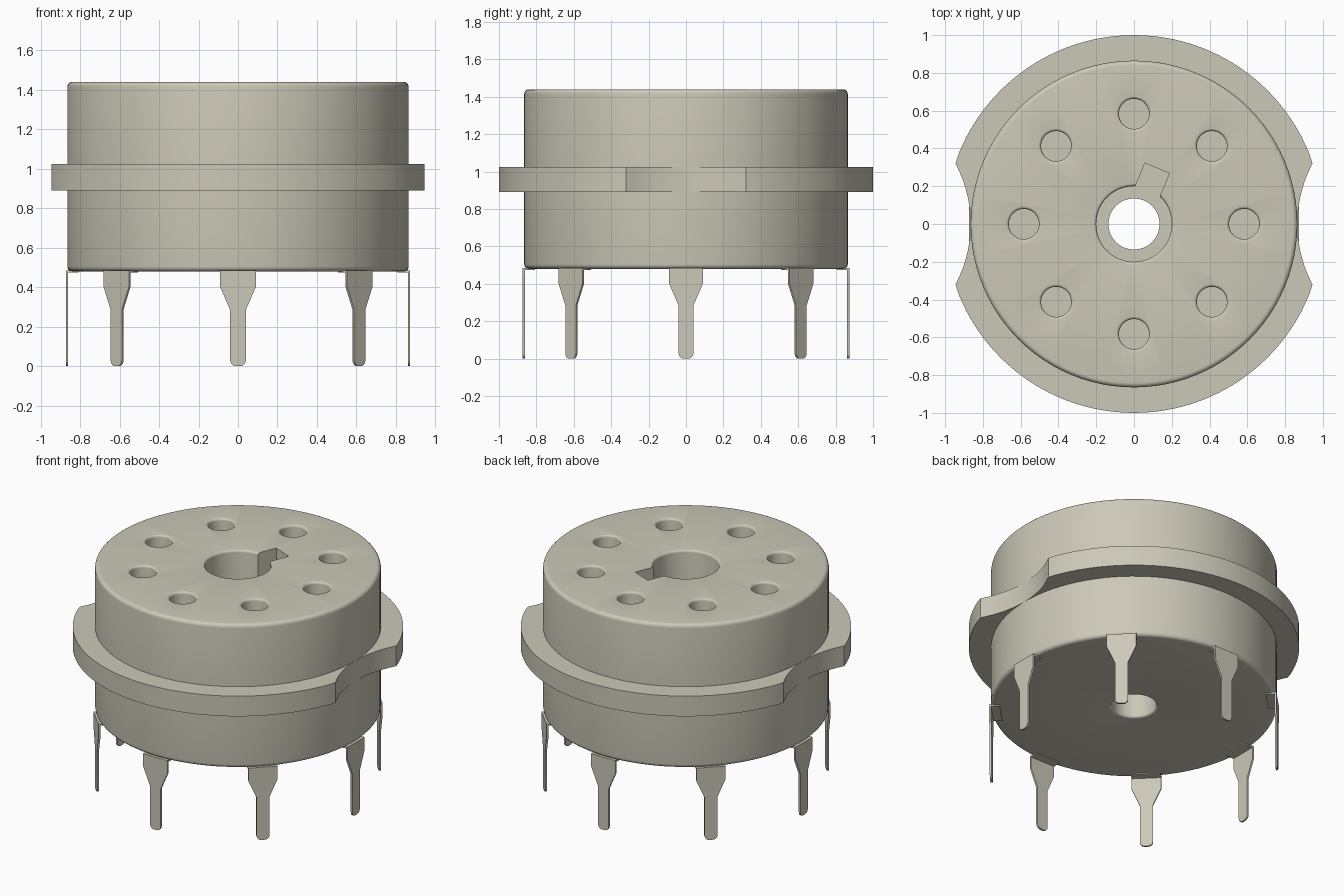
import bpy, bmesh, math
from mathutils import Matrix, Vector

cube = bpy.data.objects.get("Cube")
if cube:
    bpy.data.objects.remove(cube, do_unlink=True)

mat = bpy.data.materials.new("warm beige")
mat.use_nodes = True
colour = (0.60, 0.58, 0.48, 1)
mat.diffuse_color = colour
mat.node_tree.nodes["Principled BSDF"].inputs["Base Color"].default_value = colour


def make(name, bm):
    bmesh.ops.recalc_face_normals(bm, faces=bm.faces)
    mesh = bpy.data.meshes.new(name)
    bm.to_mesh(mesh)
    bm.free()
    mesh.materials.append(mat)
    obj = bpy.data.objects.new(name, mesh)
    bpy.context.collection.objects.link(obj)
    return obj


def smooth(obj):
    bpy.ops.object.select_all(action="DESELECT")
    obj.select_set(True)
    bpy.context.view_layer.objects.active = obj
    bpy.ops.object.shade_smooth_by_angle(angle=math.radians(35))


def arc(cx, cz, r, start, end, steps=5):
    """Points of a fillet in the profile plane, angles in degrees."""
    angles = [math.radians(start + (end - start) * i / steps) for i in range(steps + 1)]
    return [(cx + r * math.cos(a), cz + r * math.sin(a)) for a in angles]


def lathe(bm, profile, steps, centre=(0, 0)):
    """Turn a closed (radius, height) profile around a vertical axis."""
    rings = []
    for i in range(steps):
        a = math.tau * i / steps
        rings.append([bm.verts.new((centre[0] + r * math.cos(a),
                                    centre[1] + r * math.sin(a), z)) for r, z in profile])
    n = len(profile)
    for i in range(steps):
        p, q = rings[i], rings[(i + 1) % steps]
        for j in range(n):
            k = (j + 1) % n
            bm.faces.new((p[j], q[j], q[k], p[k]))


# Body: filleted drum with a stepped centre bore
R, BASE, TOP, F = 0.865, 0.48, 1.44, 0.025
BORE, THROUGH, STEP, f = 0.2, 0.135, 0.75, 0.015
profile = (arc(R - F, BASE + F, F, -90, 0) + arc(R - F, TOP - F, F, 0, 90)
           + arc(BORE + f, TOP - f, f, 90, 180)
           + [(BORE, STEP), (THROUGH, STEP)]
           + arc(THROUGH + f, BASE + f, f, 180, 270))
bm = bmesh.new()
lathe(bm, profile, 96)
body = make("socket_body", bm)

# Cutters: eight pin holes with rounded rims, and the key slot
HOLE, FLOOR = 0.08, 0.75
rim = arc(HOLE + f, TOP - f, f, 180, 90)
bm = bmesh.new()
for i in range(8):
    a = math.tau * i / 8
    centre = (0.583 * math.cos(a), 0.583 * math.sin(a))
    rings = []
    for r, z in [(HOLE, FLOOR)] + rim + [(HOLE + f, TOP + 0.1)]:
        rings.append([bm.verts.new((centre[0] + r * math.cos(math.tau * k / 32),
                                    centre[1] + r * math.sin(math.tau * k / 32), z))
                      for k in range(32)])
    for low, high in zip(rings, rings[1:]):
        for k in range(32):
            m = (k + 1) % 32
            bm.faces.new((low[k], low[m], high[m], high[k]))
    bm.faces.new(rings[0])
    bm.faces.new(rings[-1])
holes = make("pin_hole_cutter", bm)

bm = bmesh.new()
turn = Matrix.Rotation(math.radians(67.5), 4, "Z")
place = Matrix.Translation((0.235, 0, (STEP + TOP + 0.1) / 2 + 0.001))
size = Matrix.Diagonal((0.17, 0.14, TOP + 0.1 - STEP, 1))
bmesh.ops.create_cube(bm, size=1, matrix=turn @ place @ size)
slot = make("key_slot_cutter", bm)

bpy.context.view_layer.objects.active = body
for cutter in (holes, slot):
    cutter.hide_render = True
    mod = body.modifiers.new("cut", "BOOLEAN")
    mod.operation = "DIFFERENCE"
    mod.solver = "EXACT"
    mod.object = cutter
    bpy.ops.object.modifier_apply(modifier=mod.name)
    bpy.data.objects.remove(cutter, do_unlink=True)
smooth(body)

# Flange: ring with a concave notch on each side
NOTCH_X, NOTCH_R = 1.545, 0.68
corner = math.atan2(0.32, 0.945)


def flange_radius(a):
    a = abs(math.atan2(math.sin(a), abs(math.cos(a))))
    if a > corner + 1e-5:
        return 1.0
    return NOTCH_X * math.cos(a) - math.sqrt(NOTCH_R ** 2 - (NOTCH_X * math.sin(a)) ** 2)


angles = []
for start in (0, math.pi):
    angles += [start - corner + 2 * corner * i / 16 for i in range(16)]
    angles += [start + corner + (math.pi - 2 * corner) * i / 48 for i in range(48)]
bm = bmesh.new()
loops = []
for a in angles:
    d = Vector((math.cos(a), math.sin(a), 0))
    loops.append([bm.verts.new(d * r + Vector((0, 0, z))) for r, z in
                  ((0.82, 0.89), (flange_radius(a), 0.89),
                   (flange_radius(a), 1.025), (0.82, 1.025))])
for i, p in enumerate(loops):
    q = loops[(i + 1) % len(loops)]
    for j in range(4):
        k = (j + 1) % 4
        bm.faces.new((p[j], q[j], q[k], p[k]))
smooth(make("mounting_flange", bm))

# Pins: thin tapered blades with rounded tips and a short tab into the body
half = [(0.09, 0.485), (0.09, 0.40), (0.04, 0.285)] + arc(0.01, 0.03, 0.03, 0, -90)
outline = half + [(-x, z) for x, z in reversed(half)]
OUTER, THICK = 0.873, 0.012
for i in range(8):
    turn = Matrix.Rotation(math.tau * i / 8, 4, "Z")
    bm = bmesh.new()
    face = bm.faces.new([bm.verts.new((OUTER, x, z)) for x, z in outline])
    out = bmesh.ops.extrude_face_region(bm, geom=[face])
    moved = [v for v in out["geom"] if isinstance(v, bmesh.types.BMVert)]
    bmesh.ops.translate(bm, verts=moved, vec=(-THICK, 0, 0))
    tab = Matrix.Translation((OUTER - 0.035, 0, 0.479)) @ Matrix.Diagonal((0.06, 0.18, THICK, 1))
    bmesh.ops.create_cube(bm, size=1, matrix=tab)
    bm.transform(turn)
    smooth(make(f"contact_pin_{i + 1}", bm))
